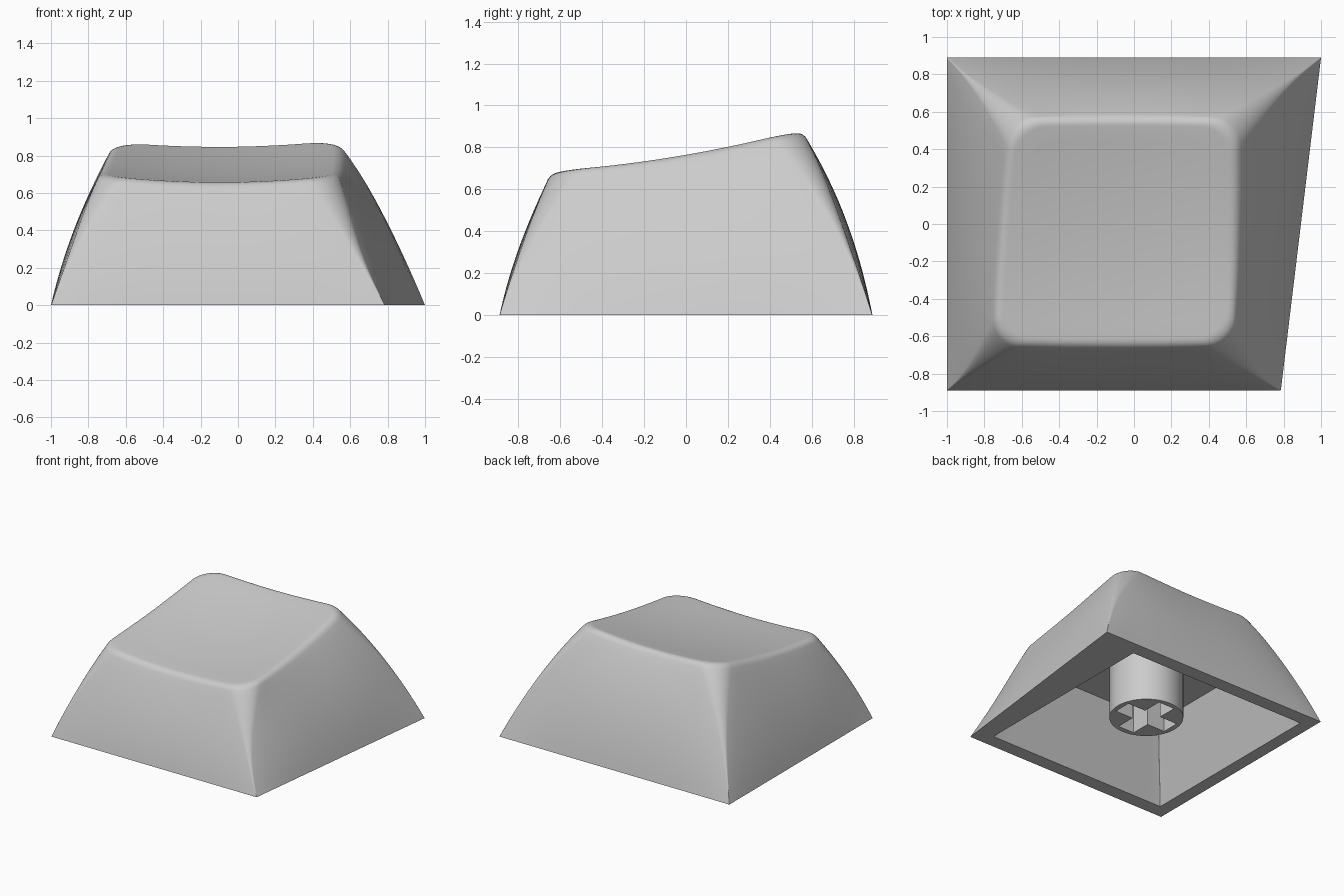
import bpy, bmesh, math
from mathutils import Vector

if "Cube" in bpy.data.objects:
    bpy.data.objects.remove(bpy.data.objects["Cube"])

grey = bpy.data.materials.new("light_grey")
grey.diffuse_color = (0.6, 0.6, 0.6, 1)
grey.use_nodes = True
grey.node_tree.nodes["Principled BSDF"].inputs["Base Color"].default_value = grey.diffuse_color

# Corner order: front left, front right, back right, back left
BASE = [Vector(p) for p in ((-1, -0.89), (0.785, -0.89), (1, 0.89), (-1, 0.89))]
TOP = [Vector(p) for p in ((-0.742, -0.638), (0.525, -0.638), (0.542, 0.55), (-0.655, 0.55))]
PINCH = [Vector(p) for p in ((0, -0.012), (-0.028, -0.01), (0.005, 0), (0, 0))]
BOW = (0.014, 0.04, 0.036, 0.026)  # mid-height bulge of the front, right, back, left walls
RIM = [Vector(p) for p in ((-0.9, -0.78), (0.66, -0.78), (0.66, 0.78), (-0.9, 0.78))]
CEILING = [Vector(p) for p in ((-0.69, -0.55), (0.45, -0.55), (0.45, 0.55), (-0.69, 0.55))]
CENTRE = Vector((-0.08, -0.04))


def dish(x, y):
    """Height of the scooped, tilted top."""
    u = (x + 0.1) / 0.6
    return 0.763 + 0.172 * y + 0.087 * y * y - 0.033 * (1 - u * u)


def outline(corners, r, bows=(0, 0, 0, 0), arc=8, side=14):
    """Four bowed sides joined by rounded corners."""
    def on_side(i, s):
        p, q = corners[i % 4], corners[(i + 1) % 4]
        d = (q - p).normalized()
        return p.lerp(q, s) + Vector((d.y, -d.x)) * bows[i % 4] * (1 - abs(2 * s - 1) ** 3)

    pts = []
    for i in range(4):
        p = corners[i]
        s0 = r / (p - corners[i - 1]).length
        s1 = r / (corners[(i + 1) % 4] - p).length
        a, b = on_side(i + 3, 1 - s0), on_side(i, s1)
        for k in range(arc + 1):
            t = k / arc
            w0, w1, w2 = (1 - t) ** 2, 1.414 * t * (1 - t), t * t
            pts.append((a * w0 + p * w1 + b * w2) / (w0 + w1 + w2))
        for k in range(1, side):
            pts.append(on_side(i, s1 + (1 - 2 * s1) * k / side))
    return pts


def wall_row(t):
    hump = 4 * t * (1 - t)
    corners = [b.lerp(c, t) + p * hump for b, c, p in zip(BASE, TOP, PINCH)]
    pts = outline(corners, 0.004 + 0.15 * t ** 1.9, [b * hump + 0.013 * t for b in BOW])
    return [Vector((p.x, p.y, t * dish(p.x, p.y))) for p in pts]


def top_row(s):
    pts = [CENTRE + (v.xy - CENTRE) * s for v in wall_row(1)]
    return [Vector((p.x, p.y, dish(p.x, p.y))) for p in pts]


def flat_row(corners, z):
    return [Vector((p.x, p.y, z)) for p in outline(corners, 0.004)]


def finish(bm, name):
    bmesh.ops.recalc_face_normals(bm, faces=bm.faces)
    mesh = bpy.data.meshes.new(name)
    bm.to_mesh(mesh)
    bm.free()
    ob = bpy.data.objects.new(name, mesh)
    bpy.context.collection.objects.link(ob)
    mesh.materials.append(grey)
    return ob


def smooth(ob):
    bpy.ops.object.select_all(action='DESELECT')
    ob.select_set(True)
    bpy.context.view_layer.objects.active = ob
    bpy.ops.object.shade_smooth_by_angle(angle=math.radians(30))


# Cap shell: cavity, rim, curved walls, rounded lip and scooped top
LIP = 0.95
rows = [flat_row(CEILING, 0.52), flat_row(RIM, 0)]
rows += [wall_row(LIP * i / 14) for i in range(15)]
lip_a, lip_e, lip_b = wall_row(LIP), wall_row(1), top_row(0.935)
for k in range(1, 7):
    t = k / 6
    rows.append([a * (1 - t) ** 2 + e * 2 * t * (1 - t) + b * t * t
                 for a, e, b in zip(lip_a, lip_e, lip_b)])
rows += [top_row(s) for s in (0.8, 0.65, 0.5, 0.35, 0.2, 0.08)]

bm = bmesh.new()
rings = [[bm.verts.new(p) for p in row] for row in rows]
n = len(rings[0])
for lo, hi in zip(rings, rings[1:]):
    for i in range(n):
        j = (i + 1) % n
        bm.faces.new((lo[i], lo[j], hi[j], hi[i]))
bm.faces.new(rings[0])
tip = bm.verts.new((CENTRE.x, CENTRE.y, dish(*CENTRE)))
for i in range(n):
    bm.faces.new((rings[-1][i], rings[-1][(i + 1) % n], tip))
smooth(finish(bm, "cap_shell"))

# Stem under the cap, with a cross-shaped socket
STEM_X, STEM_Z, STEM_R = -0.115, 0.10, 0.265
bm = bmesh.new()
bmesh.ops.create_cone(bm, cap_ends=True, segments=64, radius1=STEM_R, radius2=STEM_R, depth=0.42)
bmesh.ops.translate(bm, verts=bm.verts, vec=(STEM_X, 0, STEM_Z + 0.21))
stem = finish(bm, "stem")

L, W = 0.225, 0.07
quarter = [(L, -W), (L, W), (W, W)]
bm = bmesh.new()
cross = []
for q in range(4):
    c, s = round(math.cos(q * math.pi / 2)), round(math.sin(q * math.pi / 2))
    cross += [bm.verts.new((STEM_X + x * c - y * s, x * s + y * c, STEM_Z - 0.1)) for x, y in quarter]
face = bm.faces.new(cross)
ext = bmesh.ops.extrude_face_region(bm, geom=[face])
bmesh.ops.translate(bm, verts=[v for v in ext["geom"] if isinstance(v, bmesh.types.BMVert)],
                    vec=(0, 0, 0.48))
cutter = finish(bm, "socket_cutter")

cut = stem.modifiers.new("socket", 'BOOLEAN')
cut.operation = 'DIFFERENCE'
cut.solver = 'EXACT'
cut.object = cutter
smooth(stem)
bpy.ops.object.modifier_apply(modifier="socket")
bpy.data.objects.remove(cutter)
smooth(stem)
